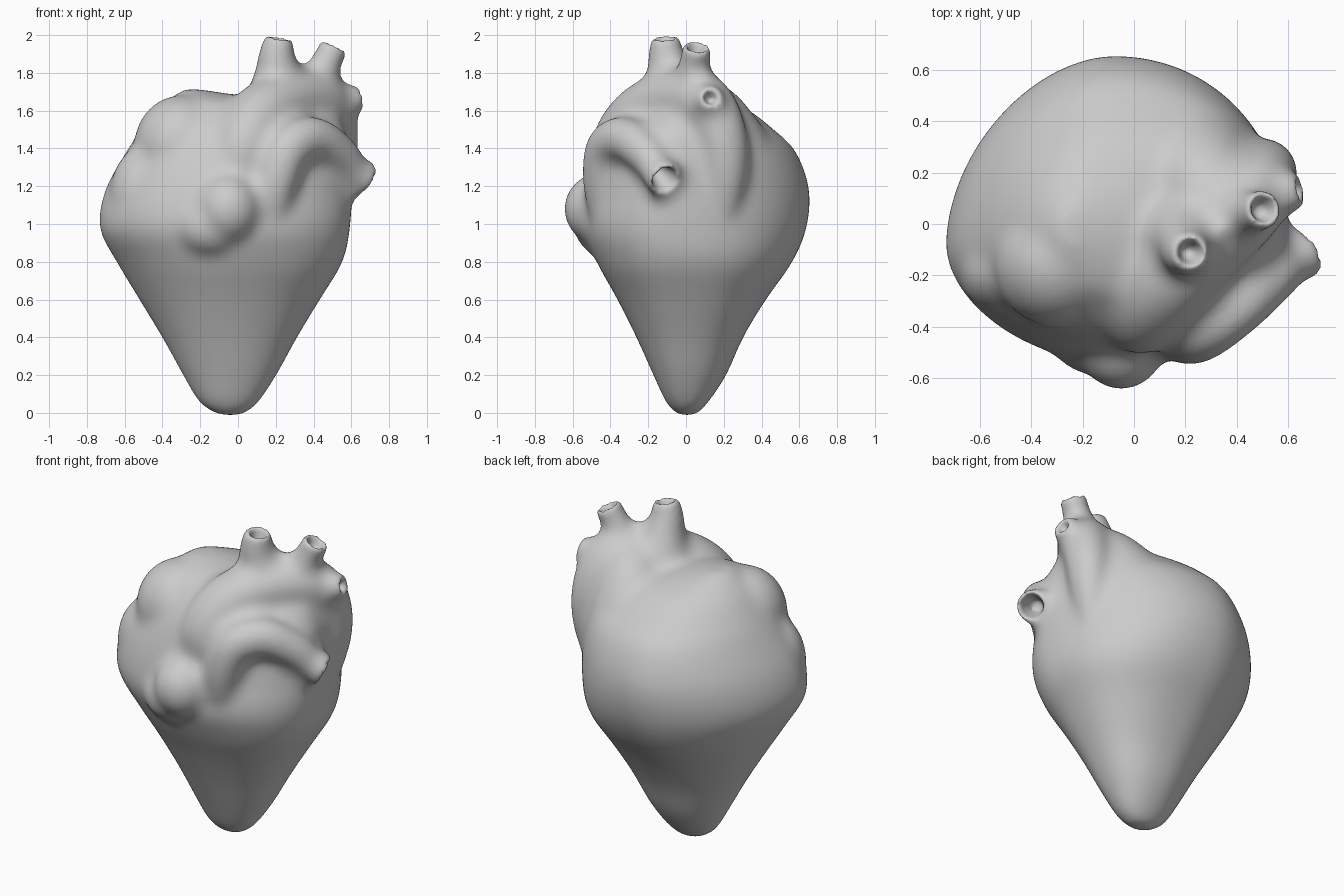
import bpy, bmesh, math
from mathutils import Vector


def spline(pts, n):
    """Catmull-Rom interpolation through tuples of any length."""
    out = []
    for i in range(len(pts) - 1):
        a, b, c, d = (pts[max(0, min(len(pts) - 1, i + k))] for k in (-1, 0, 1, 2))
        for s in range(n):
            t = s / n
            out.append([0.5 * (2 * q + (r - p) * t + (2 * p - 5 * q + 4 * r - w) * t * t
                               + (3 * q - p - 3 * r + w) * t ** 3)
                        for p, q, r, w in zip(a, b, c, d)])
    out.append(list(pts[-1]))
    return out


def skin(bm, rings):
    """Closed skin over a list of equally sized point rings."""
    vs = [[bm.verts.new(p) for p in ring] for ring in rings]
    n = len(vs[0])
    for a, b in zip(vs, vs[1:]):
        for i in range(n):
            bm.faces.new((a[i], a[(i + 1) % n], b[(i + 1) % n], b[i]))
    bm.faces.new(vs[0][::-1])
    bm.faces.new(vs[-1])


def tube(bm, pts, sides=20, steps=6):
    """Vessel along (x, y, z, radius) points."""
    path = spline(pts, steps)
    pos = [Vector(p[:3]) for p in path]
    rings = []
    for i, c in enumerate(pos):
        d = (pos[min(i + 1, len(pos) - 1)] - pos[max(i - 1, 0)]).normalized()
        u = d.cross(Vector((0.31, -0.83, 0.2))).normalized()
        v = d.cross(u)
        rings.append([c + path[i][3] * (math.cos(a) * u + math.sin(a) * v)
                      for a in (2 * math.pi * k / sides for k in range(sides))])
    skin(bm, rings)


def blob(bm, c, s):
    """Ellipsoid swelling."""
    for v in bmesh.ops.create_uvsphere(bm, u_segments=24, v_segments=16, radius=1)["verts"]:
        v.co = Vector([v.co[k] * s[k] + c[k] for k in range(3)])


def finish(bm, name):
    bmesh.ops.recalc_face_normals(bm, faces=bm.faces)
    mesh = bpy.data.meshes.new(name)
    bm.to_mesh(mesh)
    bm.free()
    ob = bpy.data.objects.new(name, mesh)
    bpy.context.collection.objects.link(ob)
    return ob


bm = bmesh.new()
# Main muscle: z, left, right, front, back, centre x, centre y
sections = [
    (-0.01, -0.10, 0.02, -0.04, 0.05, -0.05, 0.01),
    (0.05, -0.20, 0.10, -0.10, 0.11, -0.05, 0.01),
    (0.20, -0.29, 0.20, -0.17, 0.21, -0.05, 0.01),
    (0.40, -0.40, 0.31, -0.26, 0.30, -0.06, 0.01),
    (0.60, -0.52, 0.43, -0.36, 0.42, -0.07, 0.0),
    (0.80, -0.64, 0.55, -0.47, 0.56, -0.08, -0.03),
    (0.98, -0.73, 0.59, -0.54, 0.635, -0.08, -0.08),
    (1.18, -0.70, 0.60, -0.52, 0.65, -0.08, -0.08),
    (1.38, -0.59, 0.59, -0.46, 0.58, -0.08, -0.06),
    (1.50, -0.51, 0.56, -0.40, 0.46, -0.08, -0.04),
    (1.60, -0.43, 0.48, -0.31, 0.33, -0.10, -0.02),
    (1.66, -0.36, 0.12, -0.23, 0.19, -0.18, -0.02),
    (1.71, -0.29, -0.20, -0.09, 0.05, -0.25, -0.02)]
rings = []
for z, xl, xr, yf, yb, x0, y0 in spline(sections, 4):
    ring = []
    low = max(0, min(1, (1.15 - z) / 0.4))      # squarer right side low down
    for i in range(64):
        a = 2 * math.pi * i / 64
        c, s = math.cos(a), math.sin(a)
        if c > 0:
            p = 2 / ((2.05 if s > 0 else 1.8) + low * (0.3 if s > 0 else 0.45))
        else:
            p = 2 / 1.82
        x = abs(c) ** p * (xr - x0 if c > 0 else xl - x0)
        y = abs(s) ** p * (yb - y0 if s > 0 else yf - y0)
        ring.append((x0 + x, y0 + y, z))
    rings.append(ring)
skin(bm, rings)

# Swellings: front knob, front ridge, left auricle, upper left dome
blob(bm, (-0.05, -0.45, 1.08), (0.175, 0.195, 0.19))
blob(bm, (-0.14, -0.41, 0.99), (0.20, 0.18, 0.17))
blob(bm, (-0.48, -0.18, 1.14), (0.20, 0.18, 0.28))
blob(bm, (-0.30, -0.15, 1.41), (0.25, 0.25, 0.27))

# Aortic arch, over the top and down the right side
tube(bm, [(0.01, -0.36, 1.20, 0.12), (0.03, -0.34, 1.40, 0.165), (0.12, -0.23, 1.56, 0.175),
          (0.28, -0.07, 1.65, 0.165), (0.44, 0.08, 1.65, 0.155), (0.50, 0.18, 1.50, 0.135),
          (0.50, 0.21, 1.28, 0.12), (0.47, 0.19, 1.02, 0.08)])
# Fill behind the arch
tube(bm, [(0.29, 0.02, 1.70, 0.13), (0.29, 0.10, 1.56, 0.22), (0.2, 0.2, 1.3, 0.3)])
# Pulmonary artery
tube(bm, [(0.17, -0.40, 1.02, 0.10), (0.20, -0.43, 1.22, 0.115), (0.27, -0.41, 1.40, 0.12),
          (0.40, -0.32, 1.45, 0.115), (0.53, -0.21, 1.37, 0.105), (0.61, -0.15, 1.28, 0.09),
          (0.68, -0.105, 1.23, 0.105)])
# Three arch branches
tube(bm, [(0.22, -0.06, 1.66, 0.19), (0.21, -0.085, 1.80, 0.125), (0.205, -0.105, 1.90, 0.095),
          (0.22, -0.11, 1.995, 0.075)])
tube(bm, [(0.40, 0.04, 1.66, 0.15), (0.44, 0.04, 1.79, 0.095), (0.48, 0.05, 1.88, 0.078),
          (0.515, 0.06, 1.95, 0.08)])
tube(bm, [(0.48, 0.10, 1.60, 0.13), (0.58, 0.12, 1.65, 0.09), (0.655, 0.135, 1.67, 0.065)])
heart = finish(bm, "heart")

# Cutter for the open vessel mouths
bm = bmesh.new()
for inner, outer, r in (((0.58, -0.17, 1.30), (0.74, -0.07, 1.19), 0.10),
                        ((0.205, -0.105, 1.90), (0.23, -0.115, 2.03), 0.07),
                        ((0.48, 0.05, 1.87), (0.53, 0.065, 1.99), 0.08),
                        ((0.60, 0.123, 1.655), (0.69, 0.14, 1.68), 0.06)):
    tube(bm, [inner + (r * 0.35,), outer + (r,)], 16, 1)
mouths = finish(bm, "mouth_cutter")
mouths.hide_render = True
mouths.hide_viewport = True


def fuse(size):
    m = heart.modifiers.new("fuse", "REMESH")
    m.mode = "VOXEL"
    m.voxel_size = size
    m.use_smooth_shade = True


def soften(n):
    m = heart.modifiers.new("soften", "SMOOTH")
    m.factor = 0.5
    m.iterations = n


def swell(d):
    m = heart.modifiers.new("swell", "DISPLACE")
    m.mid_level = 0
    m.strength = d


# Fuse all parts, swell and shrink back to fill the creases, open the mouths
fuse(0.018)
soften(5)
swell(0.045)
fuse(0.018)
soften(10)
swell(-0.042)
fuse(0.016)
cut = heart.modifiers.new("mouths", "BOOLEAN")
cut.operation = "DIFFERENCE"
cut.object = mouths
fuse(0.014)
soften(8)
